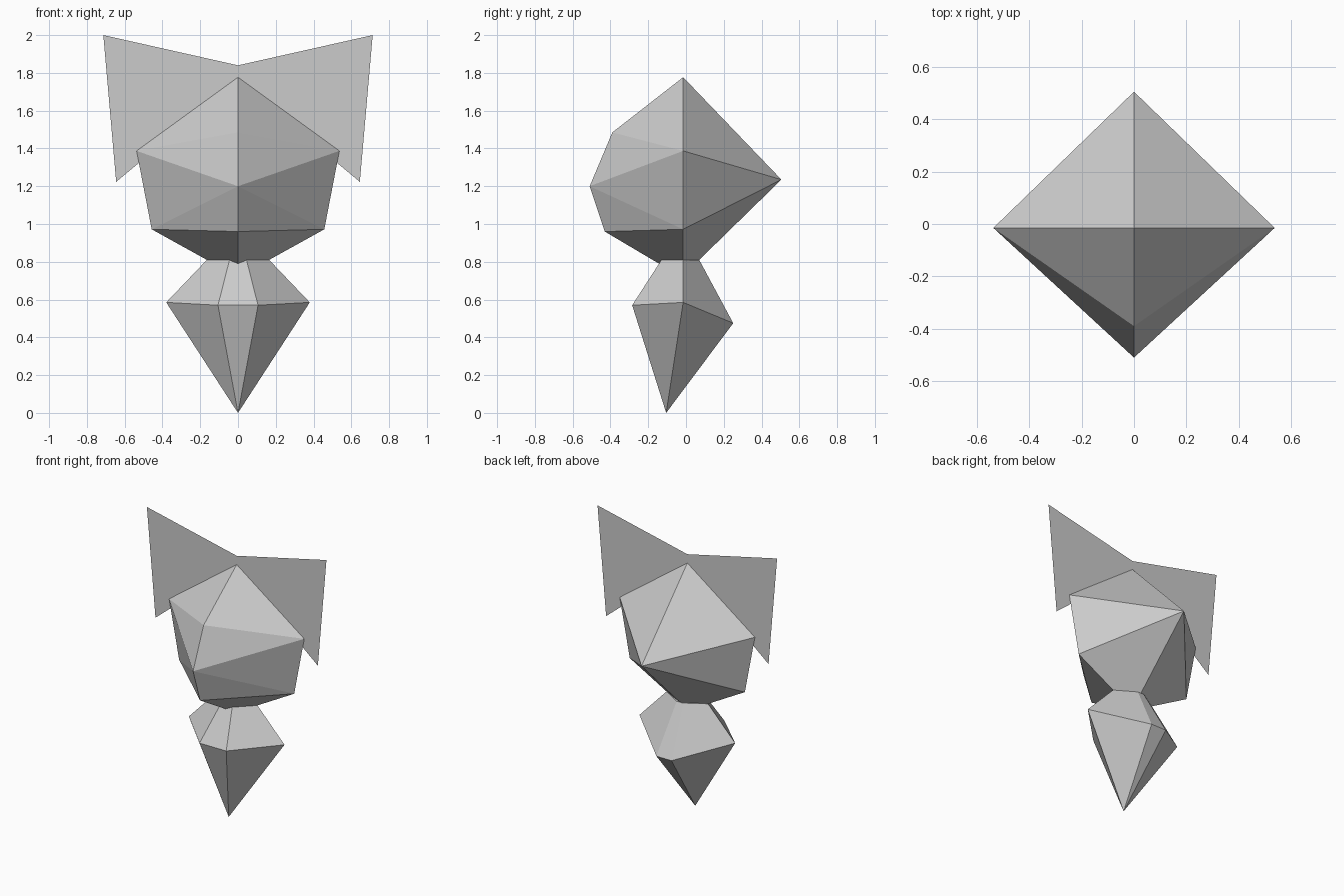
import bpy, bmesh

if "Cube" in bpy.data.objects:
    bpy.data.objects.remove(bpy.data.objects["Cube"])

MID = -0.015  # depth of the widest cross-section

grey = bpy.data.materials.new("light_grey")
grey.diffuse_color = (0.6, 0.6, 0.6, 1)
grey.use_nodes = True
grey.node_tree.nodes["Principled BSDF"].inputs["Base Color"].default_value = grey.diffuse_color


def finish(name, bm):
    """Turn a bmesh into a flat-shaded object."""
    bmesh.ops.recalc_face_normals(bm, faces=bm.faces[:])
    mesh = bpy.data.meshes.new(name)
    bm.to_mesh(mesh)
    bm.free()
    mesh.materials.append(grey)
    obj = bpy.data.objects.new(name, mesh)
    bpy.context.collection.objects.link(obj)
    return obj


def symmetric(name, points, faces):
    """Build the +x half from named points, then add its mirror image."""
    bm = bmesh.new()
    verts = {k: bm.verts.new(p) for k, p in points.items()}
    for f in faces:
        bm.faces.new([verts[k] for k in f.split()])
    bmesh.ops.mirror(bm, geom=bm.verts[:] + bm.edges[:] + bm.faces[:],
                     axis='X', merge_dist=0.0001)
    bmesh.ops.remove_doubles(bm, verts=bm.verts[:], dist=0.0001)
    return finish(name, bm)


# Head: faceted gem with a bent front and a single point at the back
symmetric("head", {
    "top": (0, MID, 1.777),
    "brow": (0, -0.39, 1.485),
    "nose": (0, -0.51, 1.20),
    "chin": (0, -0.43, 0.96),
    "back": (0, 0.505, 1.235),
    "temple": (0.537, MID, 1.387),
    "jaw": (0.457, MID, 0.972),
    "throat": (0, -0.143, 0.79),
    "neck": (0.165, MID, 0.81),
    "nape": (0, 0.07, 0.81),
}, [
    "top brow temple", "brow nose temple", "nose jaw temple",
    "nose chin jaw", "chin throat neck jaw", "jaw neck nape back",
    "temple jaw back", "top temple back", "throat nape neck",
])

# Ears: one flat sheet standing behind the face
symmetric("ears", {
    "crown": (0, MID, 1.84),
    "tip": (0.713, MID, 2.0),
    "lobe": (0.645, MID, 1.223),
    "root": (0, MID, 1.76),
}, ["crown tip lobe root"])

# Body: six-sided collar flaring to the shoulders, tapering to a point
bm = bmesh.new()


def ring(half):
    pts = half + [(-x, y, z) for x, y, z in reversed(half)]
    return [bm.verts.new(p) for p in pts]


collar = ring([(0.045, -0.13, 0.81), (0.165, MID, 0.81), (0.025, 0.07, 0.81)])
shoulder = ring([(0.106, -0.285, 0.57), (0.38, MID, 0.585), (0.06, 0.25, 0.475)])
foot = bm.verts.new((0, -0.105, 0))
bm.faces.new(collar)
for i in range(6):
    j = (i + 1) % 6
    bm.faces.new((collar[i], collar[j], shoulder[j], shoulder[i]))
    bm.faces.new((shoulder[i], shoulder[j], foot))
finish("body", bm)
